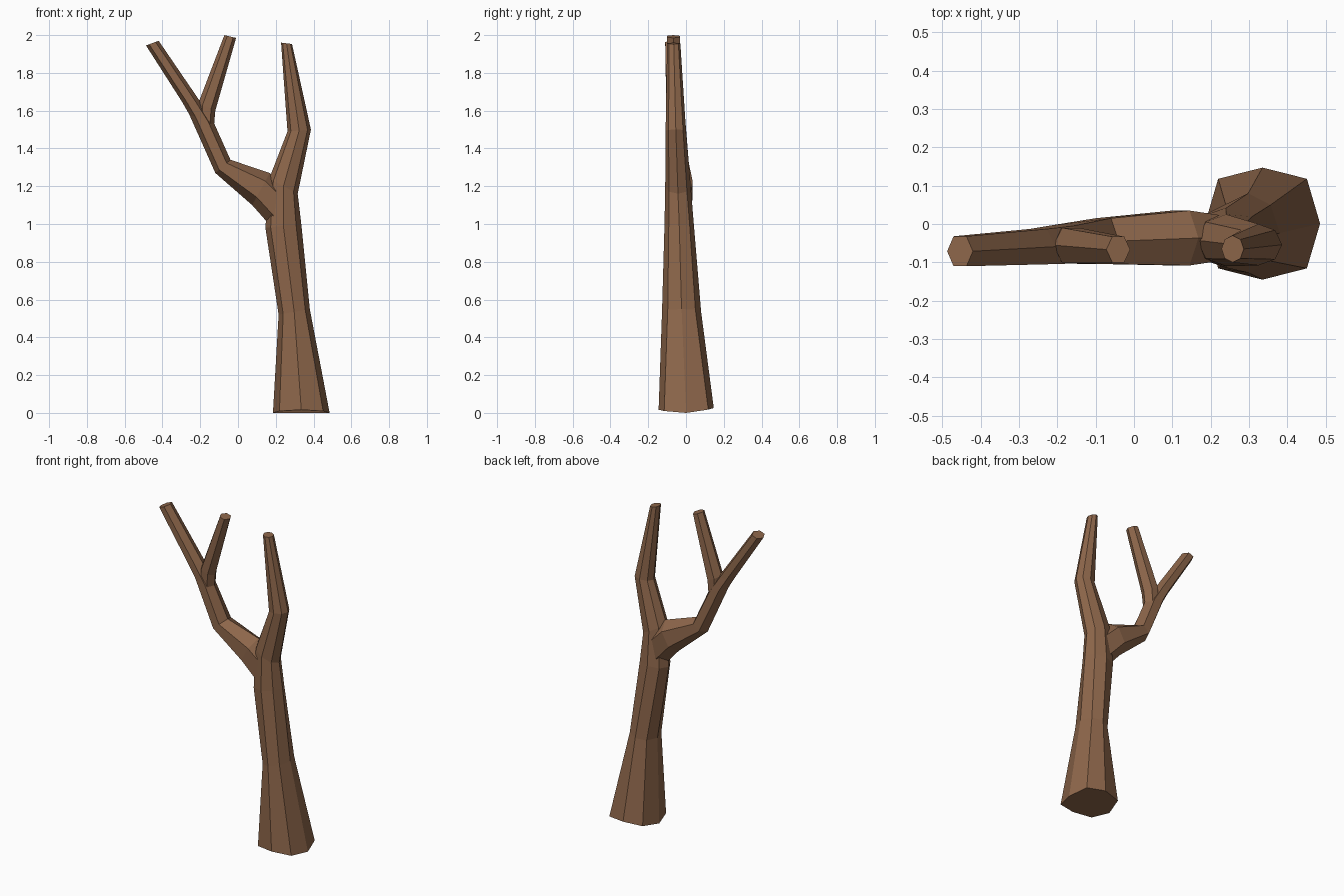
import bpy, bmesh, math

if "Cube" in bpy.data.objects:
    bpy.data.objects.remove(bpy.data.objects["Cube"])

bark = bpy.data.materials.new("bark")
bark.diffuse_color = (0.27, 0.135, 0.07, 1)
bark.use_nodes = True
bark.node_tree.nodes["Principled BSDF"].inputs["Base Color"].default_value = bark.diffuse_color


def limb(name, sides, rings):
    """Loft rings given as (left x, left z, right x, right z, min y, max y)."""
    bm = bmesh.new()
    loops = []
    top = max(math.sin(2 * math.pi * i / sides) for i in range(sides))
    for lx, lz, rx, rz, y0, y1 in rings:
        loop = []
        for i in range(sides):
            a = 2 * math.pi * i / sides
            c, s = math.cos(a), math.sin(a) / top
            loop.append(bm.verts.new(((lx + rx) / 2 + c * (rx - lx) / 2,
                                      (y0 + y1) / 2 + s * (y1 - y0) / 2,
                                      (lz + rz) / 2 + c * (rz - lz) / 2)))
        loops.append(loop)
    for a, b in zip(loops, loops[1:]):
        for i in range(sides):
            j = (i + 1) % sides
            bm.faces.new((a[i], a[j], b[j], b[i]))
    bm.faces.new(loops[0][::-1])
    bm.faces.new(loops[-1])
    # uneven, slightly bulging foot of the trunk
    if rings[0][1] == 0:
        for i, v in enumerate(loops[0]):
            if i % 2:
                v.co.x = 0.335 + (v.co.x - 0.335) * 1.09
                v.co.y *= 1.13
            v.co.z = v.co.y ** 2 + 0.03 * v.co.y
    bmesh.ops.recalc_face_normals(bm, faces=bm.faces)
    me = bpy.data.meshes.new(name)
    bm.to_mesh(me)
    bm.free()
    me.materials.append(bark)
    ob = bpy.data.objects.new(name, me)
    bpy.context.collection.objects.link(ob)
    return ob


# trunk continuing into the right limb
tree = limb("bare_tree", 8, [
    (0.185, 0.00, 0.485, 0.00, -0.145, 0.147),
    (0.215, 0.52, 0.380, 0.55, -0.127, 0.080),
    (0.145, 0.98, 0.335, 1.00, -0.114, 0.042),
    (0.165, 1.24, 0.316, 1.16, -0.110, 0.025),
    (0.262, 1.49, 0.386, 1.50, -0.108, 0.000),
    (0.228, 1.96, 0.286, 1.953, -0.100, -0.030)])

# left branch: leaves the trunk, bends up and ends in the outer tip
branch = limb("left_branch", 6, [
    (0.190, 0.97, 0.245, 1.20, -0.095, 0.022),
    (0.075, 1.10, 0.168, 1.27, -0.108, 0.035),
    (-0.12, 1.27, -0.04, 1.34, -0.104, 0.015),
    (-0.258, 1.58, -0.125, 1.53, -0.103, -0.005),
    (-0.295, 1.645, -0.205, 1.655, -0.105, -0.013),
    (-0.487, 1.945, -0.420, 1.97, -0.110, -0.032)])

# inner twig of the left branch
twig = limb("inner_twig", 6, [
    (-0.215, 1.50, -0.128, 1.51, -0.095, -0.012),
    (-0.210, 1.64, -0.120, 1.60, -0.100, -0.010),
    (-0.072, 2.00, -0.010, 1.985, -0.100, -0.033)])

# weld all limbs into one clean surface
bpy.context.view_layer.objects.active = tree
for part in (branch, twig):
    mod = tree.modifiers.new("weld", 'BOOLEAN')
    mod.operation = 'UNION'
    mod.solver = 'EXACT'
    mod.object = part
    bpy.ops.object.modifier_apply(modifier=mod.name)
    bpy.data.objects.remove(part)
